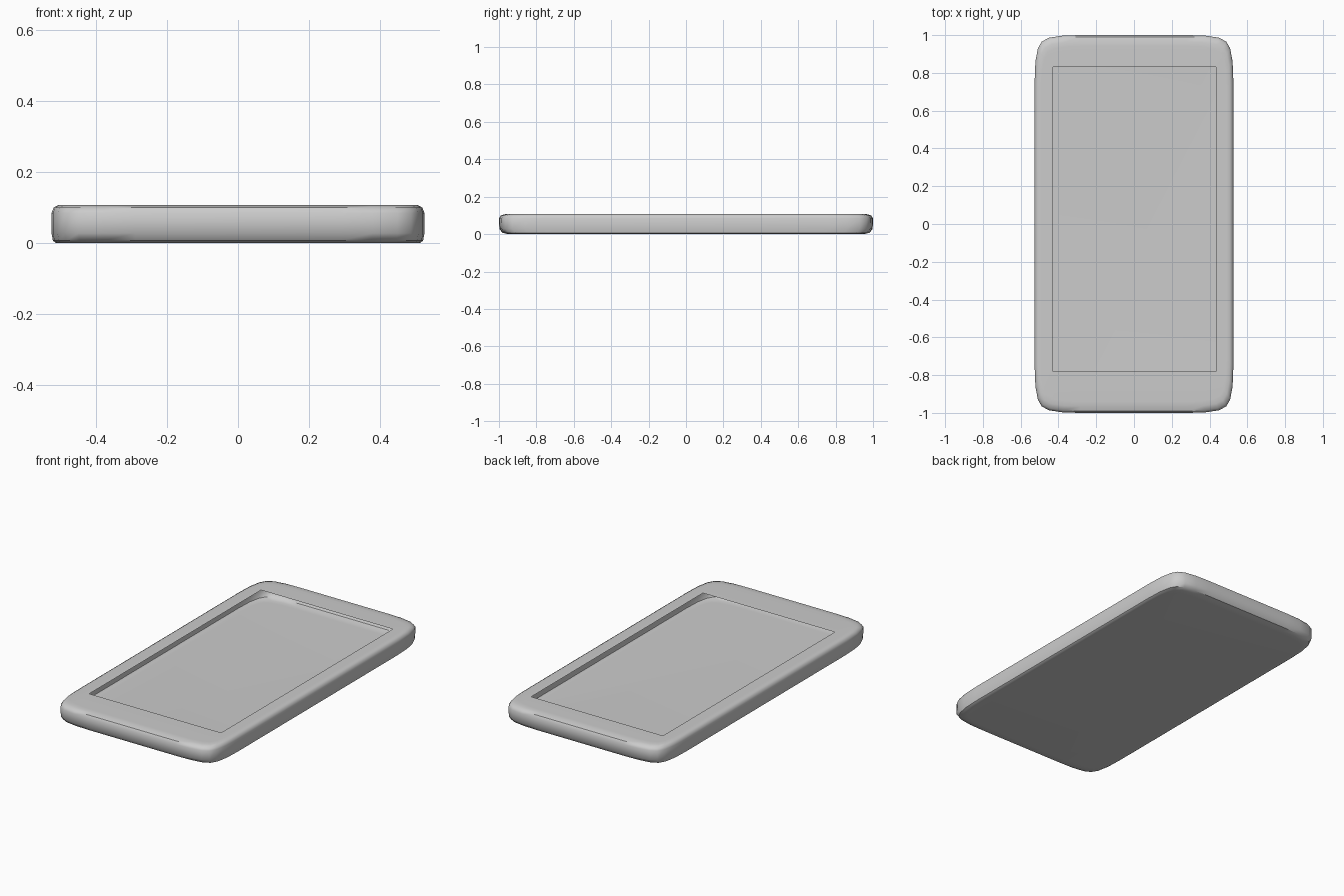
import bpy
import bmesh
from mathutils import Vector

old = bpy.data.objects.get("Cube")
if old:
    bpy.data.objects.remove(old, do_unlink=True)

# Single plain grey
grey = bpy.data.materials.new("plain_grey")
grey.use_nodes = True
colour = (0.6, 0.6, 0.6, 1)
grey.diffuse_color = colour
grey.node_tree.nodes["Principled BSDF"].inputs["Base Color"].default_value = colour

# One quarter of the outline, from the long side round to the short end
QUARTER = [(0.526, 0.76), (0.522, 0.86), (0.509, 0.93), (0.488, 0.966),
           (0.45, 0.986), (0.38, 0.997), (0.29, 1.0)]
# Cross-section rings: side inset, end inset, height
RINGS = [(0.03, 0.07, 0), (0.012, 0.045, 0.001), (0.004, 0.018, 0.007),
         (0, 0.002, 0.028), (0, 0, 0.085), (0.006, 0.01, 0.1),
         (0.018, 0.035, 0.107), (0.035, 0.06, 0.108)]
# Screen opening in the frame
OPENING = [(-0.43, -0.78), (0.435, -0.78), (0.435, 0.83), (-0.43, 0.83)]


def full_outline():
    back = QUARTER[::-1]
    return (QUARTER + [(-x, y) for x, y in back]
            + [(-x, -y) for x, y in QUARTER] + [(x, -y) for x, y in back])


def add_loop(bm, points, z):
    return [bm.verts.new((x, y, z)) for x, y in points]


def bridge(bm, lower, upper):
    for i in range(len(lower)):
        j = (i + 1) % len(lower)
        bm.faces.new((lower[i], lower[j], upper[j], upper[i]))


def loop_edges(bm, loop):
    pairs = zip(loop, loop[1:] + loop[:1])
    return [bm.edges.get(p) or bm.edges.new(p) for p in pairs]


bm = bmesh.new()

# Hollow rounded shell, lofted through the rings, with a flat back
shell = []
half_width = QUARTER[0][0]
for side, end, z in RINGS:
    points = [(x * (1 - side / half_width), y * (1 - end))
              for x, y in full_outline()]
    shell.append(add_loop(bm, points, z))
for lower, upper in zip(shell, shell[1:]):
    bridge(bm, lower, upper)
bm.faces.new(shell[0][::-1])

# Thin frame round the open screen, showing the inside of the shell
rim = add_loop(bm, OPENING, RINGS[-1][2])
bmesh.ops.triangle_fill(bm, use_beauty=True, normal=Vector((0, 0, 1)),
                        edges=loop_edges(bm, shell[-1]) + loop_edges(bm, rim))
bmesh.ops.recalc_face_normals(bm, faces=bm.faces)

mesh = bpy.data.meshes.new("tablet_case")
bm.to_mesh(mesh)
bm.free()
mesh.materials.append(grey)
case = bpy.data.objects.new("tablet_case", mesh)
bpy.context.collection.objects.link(case)

bpy.ops.object.select_all(action="DESELECT")
case.select_set(True)
bpy.context.view_layer.objects.active = case
bpy.ops.object.shade_smooth_by_angle(angle=0.7)
